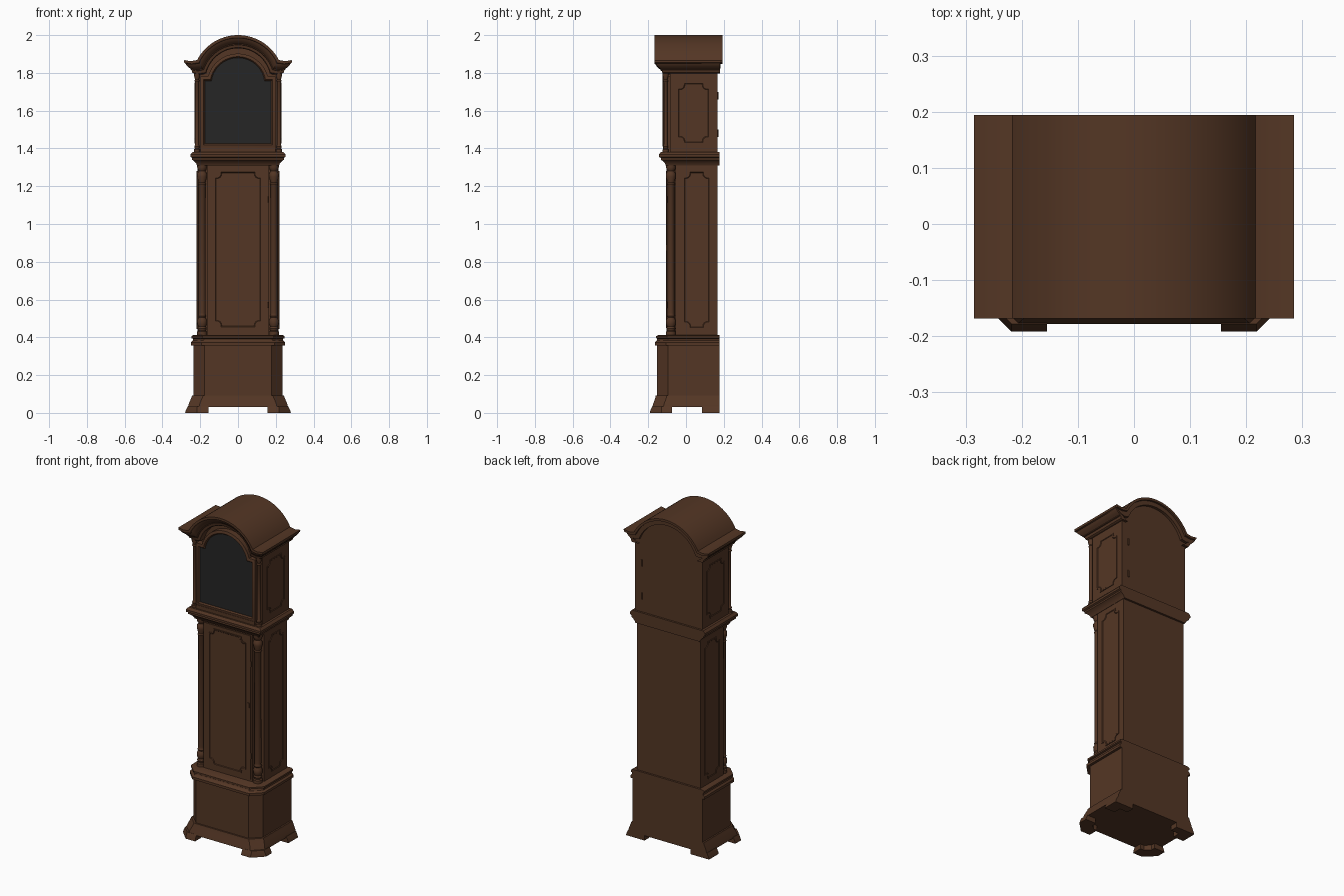
import bpy, bmesh
from math import sin, cos, pi, asin, radians

cube = bpy.data.objects.get("Cube")
if cube:
    bpy.data.objects.remove(cube)


def material(name, rgb):
    m = bpy.data.materials.new(name)
    m.use_nodes = True
    m.diffuse_color = (*rgb, 1)
    m.node_tree.nodes["Principled BSDF"].inputs["Base Color"].default_value = (*rgb, 1)
    return m


wood = material("brown wood", (0.088, 0.037, 0.018))
dark = material("dark glass", (0.019, 0.019, 0.019))
parts = []


def loft(name, rings, mat=wood, closed=True, loop=False):
    """Skin equal-length rings and cap the ends; loop joins the last ring to the first."""
    bm = bmesh.new()
    rows = [[bm.verts.new(p) for p in r] for r in rings]
    n = len(rows[0])
    pairs = list(zip(rows, rows[1:])) + ([(rows[-1], rows[0])] if loop else [])
    for a, b in pairs:
        for i in range(n if closed else n - 1):
            j = (i + 1) % n
            bm.faces.new((a[i], a[j], b[j], b[i]))
    if closed and not loop:
        bm.faces.new(rows[0][::-1])
        bm.faces.new(rows[-1])
    if not closed:
        for i in (0, n - 1):
            bm.faces.new([r[i] for r in rows])
    bmesh.ops.recalc_face_normals(bm, faces=bm.faces)
    me = bpy.data.meshes.new(name)
    bm.to_mesh(me)
    bm.free()
    me.materials.append(mat)
    ob = bpy.data.objects.new(name, me)
    bpy.context.collection.objects.link(ob)
    parts.append(ob)


def section(z, hx, yf, c=0, yb=0.178):
    """Case cross-section with optional chamfered front corners."""
    if not c:
        return [(-hx, yb, z), (hx, yb, z), (hx, yf, z), (-hx, yf, z)]
    return [(-hx, yb, z), (hx, yb, z), (hx, yf + c, z), (hx - c, yf, z),
            (c - hx, yf, z), (-hx, yf + c, z)]


def box(name, x0, x1, y0, y1, z0, z1):
    loft(name, [[(x0, y0, z), (x1, y0, z), (x1, y1, z), (x0, y1, z)] for z in (z0, z1)])


def turned(name, x, y, profile, n=20):
    loft(name, [[(x + r * cos(2 * pi * i / n), y + r * sin(2 * pi * i / n), z)
                 for i in range(n)] for r, z in profile])


def notched(u0, u1, v0, v1, r):
    """Rectangle whose corners are scooped by a stepped quarter circle."""
    pts = []
    s = r * 0.25
    for cu, cv, a in ((u0, v0, pi / 2), (u1, v0, pi), (u1, v1, 1.5 * pi), (u0, v1, 0)):
        su, sv = (1 if cu == u0 else -1), (1 if cv == v0 else -1)
        arc = [(cu + su * s + r * cos(a - k * pi / 12), cv + sv * s + r * sin(a - k * pi / 12))
               for k in range(7)]
        upright, level = (cu, cv + sv * (r + s)), (cu + su * (r + s), cv)
        pts += [upright, *arc, level] if su == sv else [level, *arc, upright]
    return pts


def panel(name, u0, u1, v0, v1, place):
    """Raised bead around a sunk field."""
    steps = ((0, -0.004), (0, 0.004), (0.006, 0.004), (0.009, 0.001))
    loft(name, [[place(u, v, h) for u, v in notched(u0 + o, u1 - o, v0 + o, v1 - o, 0.024)]
                for o, h in steps])


# Plinth with flared skirt and its top moulding
loft("plinth", [section(z, hx, yf, 0.058) for z, hx, yf in (
    (0.03, 0.265, -0.178), (0.05, 0.26, -0.173), (0.08, 0.247, -0.162),
    (0.092, 0.243, -0.16), (0.093, 0.235, -0.153), (0.36, 0.235, -0.153))])
loft("plinth_moulding", [section(z, hx, yf, 0.058) for z, hx, yf in (
    (0.358, 0.25, -0.165), (0.373, 0.25, -0.165), (0.382, 0.24, -0.155),
    (0.392, 0.238, -0.152), (0.396, 0.247, -0.158), (0.406, 0.247, -0.158),
    (0.412, 0.235, -0.145))])

# Bracket feet
for s, side in ((-1, "right"), (1, "left")):
    def foot(z, g):
        return [(s * x, y, z) for x, y in (
            (0.155, -0.192 + g), (0.218, -0.192 + g), (0.28 - g, -0.13), (0.28 - g, -0.075),
            (0.21, -0.075), (0.21, -0.1), (0.18, -0.13), (0.155, -0.13))]
    loft("front_foot_" + side, [foot(0, 0), foot(0.012, 0.003), foot(0.035, 0.014)])
    loft("back_foot_" + side, [
        [(s * 0.155, 0.13, z), (s * 0.155, 0.178, z), (s * x, 0.178, z),
         (s * x, 0.085, z), (s * 0.21, 0.085, z), (s * 0.21, 0.13, z)]
        for z, x in ((0, 0.28), (0.012, 0.277), (0.035, 0.266))])

# Trunk, with recessed front corners for the columns
outline = ((-0.215, 0.166), (0.215, 0.166), (0.215, -0.055), (0.165, -0.055),
           (0.165, -0.097), (-0.165, -0.097), (-0.165, -0.055), (-0.215, -0.055))
loft("trunk", [[(x, y, z) for x, y in outline] for z in (0.41, 1.32)])
box("trunk_door", -0.157, 0.157, -0.102, -0.095, 0.425, 1.3)
panel("trunk_door_panel", -0.125, 0.125, 0.45, 1.28, lambda u, v, h: (u, -0.102 - h, v))

# Turned columns and side panels
column = [(0.026, 0.41), (0.026, 0.43), (0.02, 0.435), (0.024, 0.447), (0.02, 0.458),
          (0.025, 0.47), (0.026, 0.49), (0.018, 0.505), (0.022, 0.512), (0.018, 0.52),
          (0.019, 0.53), (0.018, 1.205), (0.022, 1.212), (0.018, 1.22), (0.026, 1.25),
          (0.026, 1.265), (0.017, 1.28), (0.023, 1.29), (0.026, 1.3), (0.026, 1.32)]
colonnette = [(0.016, 1.38), (0.016, 1.395), (0.011, 1.4), (0.014, 1.41), (0.01, 1.42),
              (0.01, 1.75), (0.014, 1.757), (0.01, 1.765), (0.016, 1.785), (0.016, 1.81)]
for s, side in ((-1, "right"), (1, "left")):
    turned("trunk_column_" + side, s * 0.19, -0.08, column)
    turned("hood_column_" + side, s * 0.217, -0.108, colonnette, 14)
    panel("trunk_panel_" + side, -0.015, 0.128, 0.445, 1.28,
          lambda u, v, h: (s * (0.215 + h), u, v))
    panel("hood_panel_" + side, -0.045, 0.125, 1.425, 1.75,
          lambda u, v, h: (s * (0.226 + h), u, v))

# Waist moulding carrying the hood
loft("waist_moulding", [section(z, hx, yf) for z, hx, yf in (
    (1.31, 0.217, -0.107), (1.322, 0.222, -0.112), (1.335, 0.235, -0.125),
    (1.34, 0.243, -0.133), (1.35, 0.243, -0.133), (1.355, 0.252, -0.143),
    (1.368, 0.252, -0.143), (1.375, 0.247, -0.138), (1.382, 0.24, -0.132))])


def sweep(r, zc, zs):
    """Arc of radius r about height zc, springing from height zs, left to right."""
    a = asin((zs - zc) / r)
    turns = [a + (pi - 2 * a) * k / 28 for k in range(29)]
    return [(-r * cos(t), zc + r * sin(t)) for t in turns]


def arch(d, hx):
    """Break-arch outline lowered by d, as (x, z) from left to right."""
    zs = 1.868 - d
    arc = sweep(0.243 - d, 1.757, zs)
    m = (hx + arc[-1][0]) / 2
    return [(-hx, zs), (-m, zs - 0.006)] + arc + [(m, zs - 0.006), (hx, zs)]


# Hood body with arched top
body = [(-0.226, 1.38)] + arch(0.028, 0.226) + [(0.226, 1.38)]
loft("hood_body", [[(x, y, z) for x, z in body] for y in (-0.085, 0.166)])

# Roof shell
shell = arch(0, 0.285) + arch(0.014, 0.28)[::-1]
loft("roof", [[(x, y, z) for x, z in shell] for y in (-0.168, 0.194)])
loft("roof_back_lip", [[(x, y, z) for x, z in arch(d, hx)] for d, hx, y in (
    (0.012, 0.278, 0.182), (0.04, 0.245, 0.182), (0.04, 0.245, 0.16))], closed=False)

# Cornice moulding, mitred around front and sides
rows = []
for d, y in ((0.005, -0.167), (0.014, -0.167), (0.018, -0.16), (0.026, -0.156),
             (0.036, -0.147), (0.046, -0.134), (0.05, -0.134), (0.052, -0.128),
             (0.066, -0.124), (0.07, -0.118), (0.07, -0.08)):
    hx = 0.118 - y
    line = arch(d, hx)
    rows.append([(-hx, 0.18, line[0][1])] + [(x, y, z) for x, z in line]
                + [(hx, 0.18, line[-1][1])])
loft("cornice", rows, closed=False)


# Hood door: arched frame around the glass
def door(o):
    w, zs = 0.176 + o, 1.758 + o
    arc = sweep(0.142 + o, 1.738, zs)
    return [(-w, 1.425 - o), (-w, zs)] + arc + [(w, zs), (w, 1.425 - o)]


loft("hood_door_frame", [[(x, y, z) for x, z in door(o)] for o, y in (
    (0.022, -0.084), (0.022, -0.12), (0.012, -0.124), (0.006, -0.124), (0, -0.116),
    (0, -0.084))], loop=True)
loft("hood_glass", [[(x, y, z) for x, z in door(0.002)] for y in (-0.114, -0.108)], dark)
box("hood_door_sill", -0.198, 0.198, -0.122, -0.084, 1.38, 1.404)

# Hinges and keyhole plate
for z in (0.57, 1.13):
    turned("trunk_hinge", 0.16, -0.103, [(0.004, z - 0.016), (0.004, z + 0.016)], 8)
for z in (1.48, 1.68):
    turned("back_hinge", 0.18, 0.167, [(0.005, z - 0.02), (0.005, z + 0.02)], 8)
box("keyhole_plate", 0.138, 0.15, -0.107, -0.1, 0.86, 0.89)

# Smooth the curves, keep the edges crisp
bpy.ops.object.select_all(action="DESELECT")
for ob in parts:
    ob.select_set(True)
bpy.context.view_layer.objects.active = parts[0]
bpy.ops.object.shade_smooth_by_angle(angle=radians(32))
